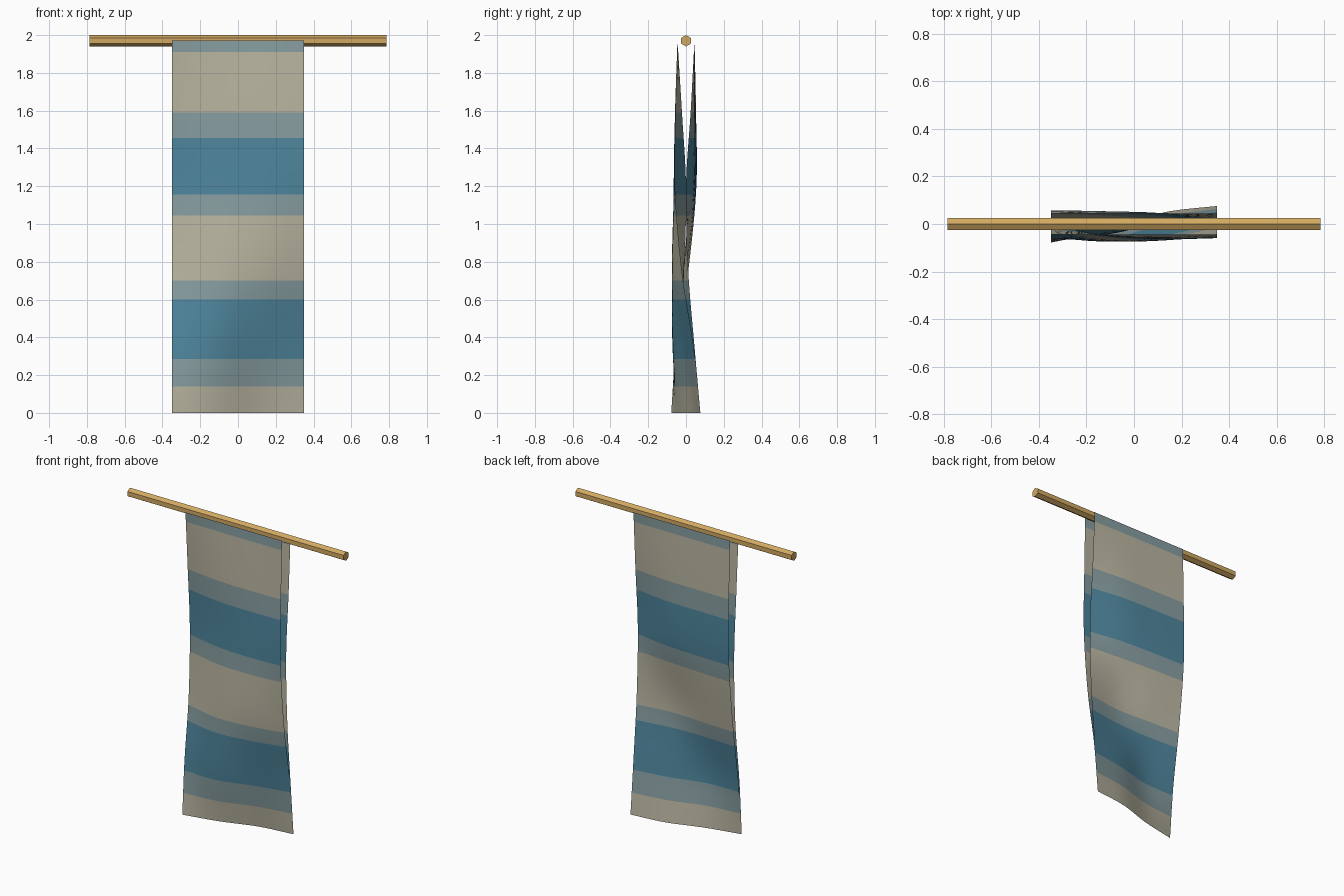
import bpy, bmesh, math

if "Cube" in bpy.data.objects:
    bpy.data.objects.remove(bpy.data.objects["Cube"])

def mat(name, srgb):
    m = bpy.data.materials.new(name)
    m.diffuse_color = tuple((c / 255) ** 2.2 for c in srgb) + (1,)
    m.use_nodes = True
    m.node_tree.nodes["Principled BSDF"].inputs["Base Color"].default_value = m.diffuse_color
    return m

cream = mat("cream cloth", (184, 180, 160))
grey_blue = mat("grey blue cloth", (134, 156, 159))
teal = mat("teal cloth", (80, 133, 156))
wood = mat("tan wood", (208, 167, 98))

# stripe edges from hem to top, and the colour index of each band
EDGES = [0, .14, .285, .6, .7, 1.045, 1.155, 1.455, 1.59, 1.91, 1.972]
BANDS = [0, 1, 2, 1, 0, 1, 2, 1, 0, 1]

# cloth depth control grid: columns in x, rows in z
XS = [-.35, -.12, .12, .35]
ZS = [0, .35, .75, 1.2, 1.6, 1.972]
FRONT = [[-.078, -.03, .045, .075], [-.055, -.07, -.01, .04],
         [-.012, -.07, -.065, -.022], [0, -.05, -.065, -.058],
         [-.022, -.05, -.058, -.053], [-.045] * 4]
BACK = [[-.076, -.026, .048, .076], [-.045, -.045, .01, .045],
        [.012, 0, -.015, .012], [.055, .05, .038, 0],
        [.053, .05, .046, .025], [.045] * 4]

def smooth_at(ts, vs, t):
    """Smooth interpolation through a few control values."""
    n = len(ts)
    i = max(k for k in range(n - 1) if ts[k] <= t + 1e-9)
    def slope(k):
        a, b = max(k - 1, 0), min(k + 1, n - 1)
        return (vs[b] - vs[a]) / (ts[b] - ts[a])
    h = ts[i + 1] - ts[i]
    u = (t - ts[i]) / h
    return ((2*u**3 - 3*u**2 + 1) * vs[i] + (u**3 - 2*u**2 + u) * h * slope(i)
            + (3*u**2 - 2*u**3) * vs[i + 1] + (u**3 - u**2) * h * slope(i + 1))

def cloth(name, grid, flip):
    rows = []                                  # (height, band above it)
    for k in range(len(BANDS)):
        steps = max(1, round((EDGES[k + 1] - EDGES[k]) / .06))
        rows += [(EDGES[k] + (EDGES[k + 1] - EDGES[k]) * s / steps, BANDS[k])
                 for s in range(steps)]
    rows.append((EDGES[-1], 0))
    bm = bmesh.new()
    cols = 14
    verts = []
    for z, _ in rows:
        line = []
        for c in range(cols + 1):
            x = -.35 + .7 * c / cols
            y = smooth_at(XS, [smooth_at(ZS, [r[j] for r in grid], z) for j in range(4)], x)
            line.append(bm.verts.new((x, y, z)))
        verts.append(line)
    for r in range(len(rows) - 1):
        for c in range(cols):
            q = [verts[r][c], verts[r][c + 1], verts[r + 1][c + 1], verts[r + 1][c]]
            f = bm.faces.new(q[::-1] if flip else q)
            f.material_index = rows[r][1]
            f.smooth = True
    me = bpy.data.meshes.new(name)
    bm.to_mesh(me)
    bm.free()
    for m in (cream, grey_blue, teal):
        me.materials.append(m)
    bpy.context.collection.objects.link(bpy.data.objects.new(name, me))

# the two hanging cloth sheets
cloth("front_cloth", FRONT, False)
cloth("back_cloth", BACK, True)

# hexagonal hanging rod, ridge upwards
bpy.ops.mesh.primitive_cylinder_add(vertices=6, radius=.03, depth=1.57,
                                    location=(0, 0, 1.97), rotation=(0, math.pi / 2, 0))
rod = bpy.context.object
rod.name = "rod"
bpy.ops.object.transform_apply(location=False, rotation=True, scale=True)
if max(v.co.z for v in rod.data.vertices) < .0295:   # keep a corner on top
    rod.rotation_euler.x = math.pi / 6
rod.data.materials.append(wood)
